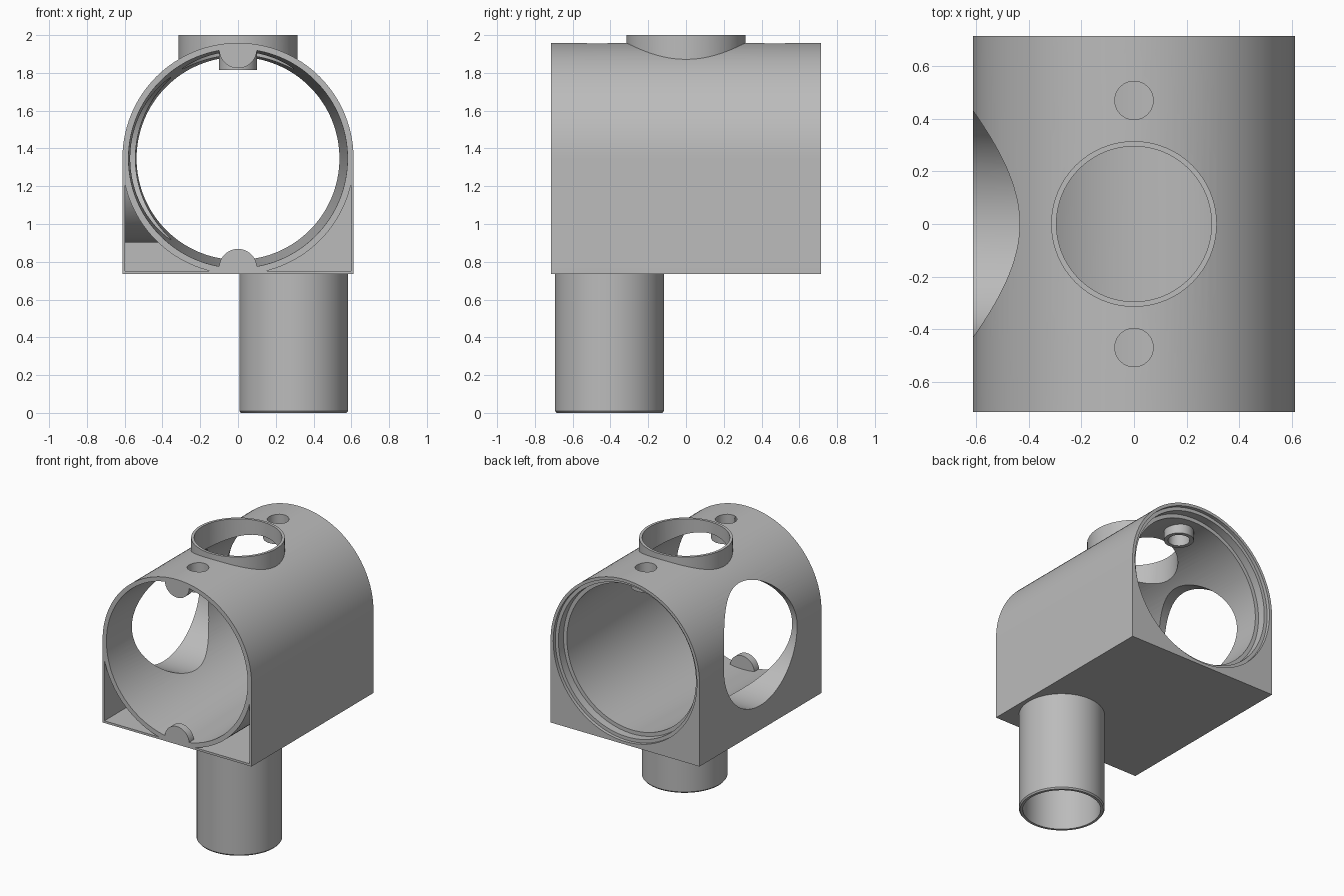
import bpy, bmesh, math
from mathutils import Matrix, Vector

old = bpy.data.objects.get("Cube")
if old:
    bpy.data.objects.remove(old, do_unlink=True)

grey = bpy.data.materials.new("plain_grey")
grey.use_nodes = True
tone = (0.5, 0.5, 0.5, 1)
grey.diffuse_color = tone
grey.node_tree.nodes["Principled BSDF"].inputs["Base Color"].default_value = tone

R, AXIS_Z, HALF_L = 0.612, 1.347, 0.715
FLOOR = AXIS_Z - R
TURN = {"Z": Matrix.Identity(4),
        "Y": Matrix.Rotation(-math.pi / 2, 4, "X"),
        "X": Matrix.Rotation(math.pi / 2, 4, "Y")}


def finish(name, bm):
    bmesh.ops.recalc_face_normals(bm, faces=bm.faces)
    mesh = bpy.data.meshes.new(name)
    bm.to_mesh(mesh)
    bm.free()
    mesh.materials.append(grey)
    obj = bpy.data.objects.new(name, mesh)
    bpy.context.collection.objects.link(obj)
    return obj


def lathe(name, profile, axis="Z", at=(0, 0, 0), closed=False, steps=96):
    """Revolve (radius, height) points about an axis through a point."""
    bm = bmesh.new()
    verts = [bm.verts.new((r, 0, h)) for r, h in profile]
    pairs = list(zip(verts, verts[1:]))
    if closed:
        pairs.append((verts[-1], verts[0]))
    edges = [bm.edges.new(p) for p in pairs]
    bmesh.ops.spin(bm, geom=verts + edges, cent=(0, 0, 0), axis=(0, 0, 1),
                   angle=math.tau, steps=steps, use_merge=True)
    bmesh.ops.remove_doubles(bm, verts=bm.verts, dist=1e-5)
    bm.transform(Matrix.Translation(at) @ TURN[axis])
    return finish(name, bm)


def rod(name, r, start, end, axis="Z", at=(0, 0, 0)):
    return lathe(name, [(0, start), (r, start), (r, end), (0, end)], axis, at)


def prism(name, outline, y0, y1):
    """Extrude an x-z outline along y."""
    bm = bmesh.new()
    face = bm.faces.new([bm.verts.new((x, y0, z)) for x, z in outline])
    new = bmesh.ops.extrude_face_region(bm, geom=[face])["geom"]
    moved = [g for g in new if isinstance(g, bmesh.types.BMVert)]
    bmesh.ops.translate(bm, verts=moved, vec=Vector((0, y1 - y0, 0)))
    return finish(name, bm)


def combine(target, tool, operation="DIFFERENCE"):
    mod = target.modifiers.new("shape", "BOOLEAN")
    mod.operation, mod.object, mod.solver = operation, tool, "EXACT"
    bpy.context.view_layer.objects.active = target
    bpy.ops.object.modifier_apply(modifier=mod.name)
    bpy.data.objects.remove(tool, do_unlink=True)


def arc(radius, a0, a1, count):
    angles = [a0 + (a1 - a0) * i / count for i in range(count + 1)]
    return [(radius * math.cos(a), AXIS_Z + radius * math.sin(a)) for a in angles]


# Arched housing with the round collar on top
housing = prism("housing", arc(R, 0, math.pi, 64) + [(-R, FLOOR), (R, FLOOR)],
                -HALF_L, HALF_L)
combine(housing, rod("collar", 0.315, 1.6, 2.0), "UNION")

# Tapered bore, stepped at the back, leaving end tabs and screw bosses
bore = lathe("bore", [(0, -0.9), (0.58, -0.9), (0.58, -HALF_L), (0.537, 0.63),
                      (0.565, 0.63), (0.565, 0.69), (0.59, 0.69),
                      (0.59, 0.9), (0, 0.9)], "Y", (0, 0, AXIS_Z), steps=128)
for z in (0.768, 1.925):
    combine(bore, rod("tab", 0.1, -1.0, -0.66, "Y", (0, 0, z)))
for y in (-0.47, 0.47):
    combine(bore, rod("boss", 0.1, 1.815, 2.1, "Z", (0, y, 0)))
combine(housing, bore)

# Hollow lower corners; the right one passes under the side port's sleeve
wall_x, floor_z, shell = 0.597, FLOOR + 0.016, 0.614
a0 = -math.acos(wall_x / shell)
a1 = -math.asin((AXIS_Z - floor_z) / shell)
for side in (-1, 1):
    outline = [(side * x, z) for x, z in arc(shell, a0, a1, 24) + [(wall_x, floor_z)]]
    pocket = prism("pocket", outline, -0.9, HALF_L - 0.02)
    if side < 0:
        combine(pocket, rod("sleeve", 0.446, -1, -0.05, "X", (0, 0, AXIS_Z)))
    combine(housing, pocket)

# Side port, collar opening and screw holes
combine(housing, rod("side_port", 0.43, -1, -0.2, "X", (0, 0, AXIS_Z)))
combine(housing, rod("collar_opening", 0.295, 1.5, 2.2))
for y in (-0.47, 0.47):
    combine(housing, rod("screw_hole", 0.073, 1.7, 2.2, "Z", (0, y, 0)))

# Hanging pipe with chamfered rim
pipe = lathe("lower_pipe", [(0.262, 0), (0.28, 0), (0.288, 0.01), (0.288, FLOOR + 0.005),
                            (0.262, FLOOR + 0.005)],
             at=(0.295, -0.405, 0), closed=True)

bpy.ops.object.select_all(action="DESELECT")
for obj in (housing, pipe):
    obj.select_set(True)
    bpy.context.view_layer.objects.active = obj
bpy.ops.object.shade_smooth_by_angle(angle=math.radians(30))
